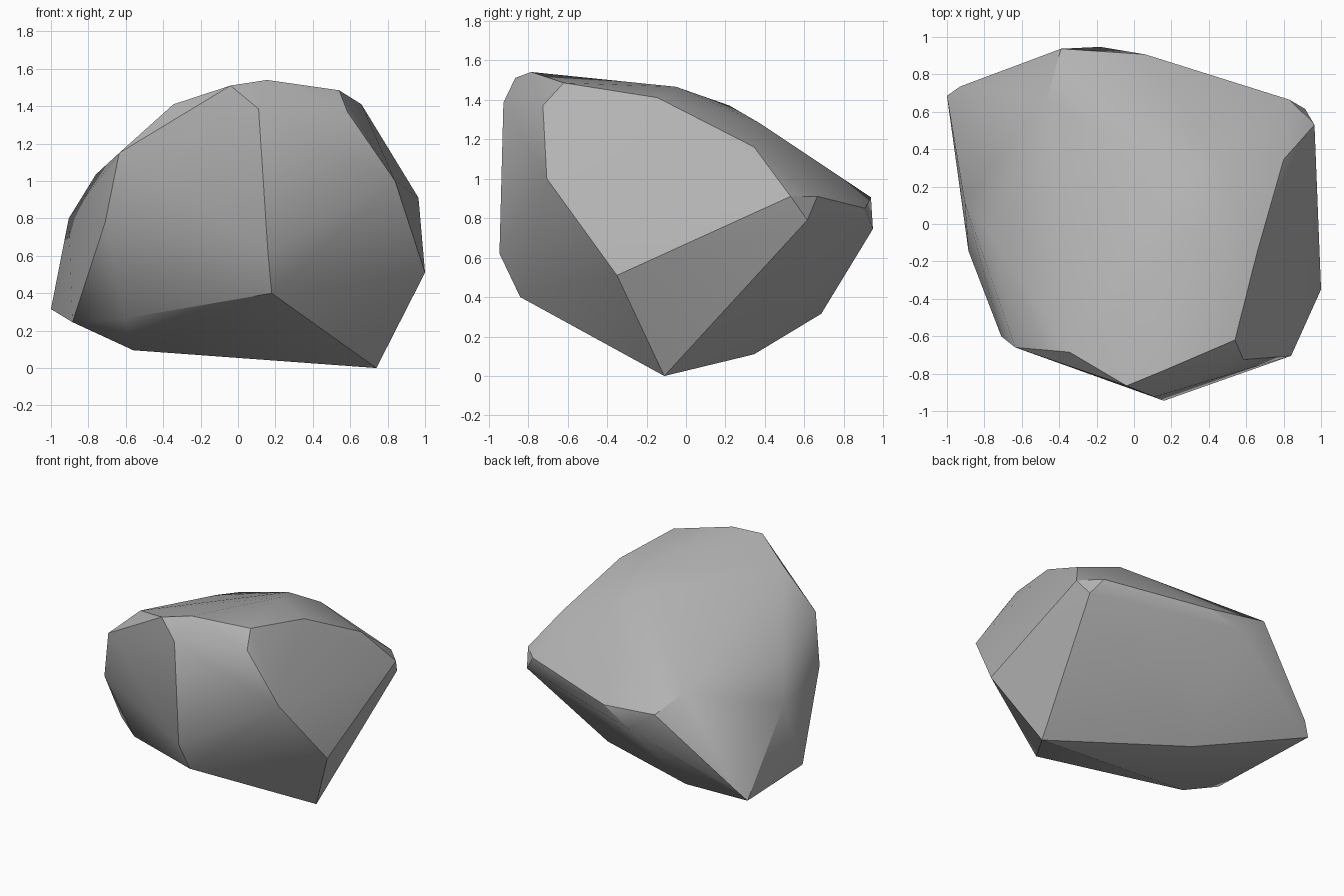
import bpy, bmesh, math

if "Cube" in bpy.data.objects:
    bpy.data.objects.remove(bpy.data.objects["Cube"])

# Corner points of the boulder, grouped by side; the hull joins them into facets
base = [(.74, -.11, 0), (-.24, .345, .11), (-.56, -.14, .095),
        (-.885, -.145, .245), (-.605, -.39, .265), (.18, -.84, .40), (-1, .685, .315)]
right = [(1, -.35, .51), (.965, .53, .91), (.84, -.705, 1.0), (.585, -.725, 1.37),
         (.54, -.62, 1.485), (.66, -.145, 1.41), (.80, .345, 1.16),
         (.915, .615, .79), (.83, .665, .91)]
front = [(.16, -.945, .62), (.11, -.925, 1.385), (-.04, -.865, 1.51),
         (-.305, -.765, .915), (-.345, -.685, 1.41), (-.635, -.66, 1.15), (-.71, -.60, .78)]
left = [(-.905, .115, .80), (-.82, .055, .88), (-.76, -.065, 1.035)]
back = [(-.18, .947, .745), (-.39, .937, .905), (.06, .907, .85), (-.93, .735, .40),
        (-.465, .67, 1.0)]
top = [(.155, -.785, 1.54), (.395, -.05, 1.465), (.27, .22, 1.37),
       (.44, .375, 1.28), (-.43, .35, 1.11), (-.43, .19, 1.145)]

bm = bmesh.new()
for p in base + right + front + left + back + top:
    bm.verts.new(p)
hull = bmesh.ops.convex_hull(bm, input=bm.verts)
inside = {g for g in hull["geom_interior"] + hull["geom_unused"]
          if isinstance(g, bmesh.types.BMVert) and g.is_valid}
bmesh.ops.delete(bm, geom=list(inside), context='VERTS')

# Merge nearly flat triangles into larger chiselled facets
bmesh.ops.dissolve_limit(bm, angle_limit=math.radians(1.5), verts=bm.verts, edges=bm.edges)
bmesh.ops.recalc_face_normals(bm, faces=bm.faces)

mesh = bpy.data.meshes.new("boulder")
bm.to_mesh(mesh)
bm.free()

stone = bpy.data.materials.new("stone grey")
stone.diffuse_color = (.45, .45, .45, 1)
stone.use_nodes = True
stone.node_tree.nodes["Principled BSDF"].inputs["Base Color"].default_value = stone.diffuse_color
mesh.materials.append(stone)

boulder = bpy.data.objects.new("boulder", mesh)
bpy.context.collection.objects.link(boulder)
bpy.context.view_layer.objects.active = boulder
boulder.select_set(True)
bpy.ops.object.shade_smooth_by_angle(angle=math.radians(30))
